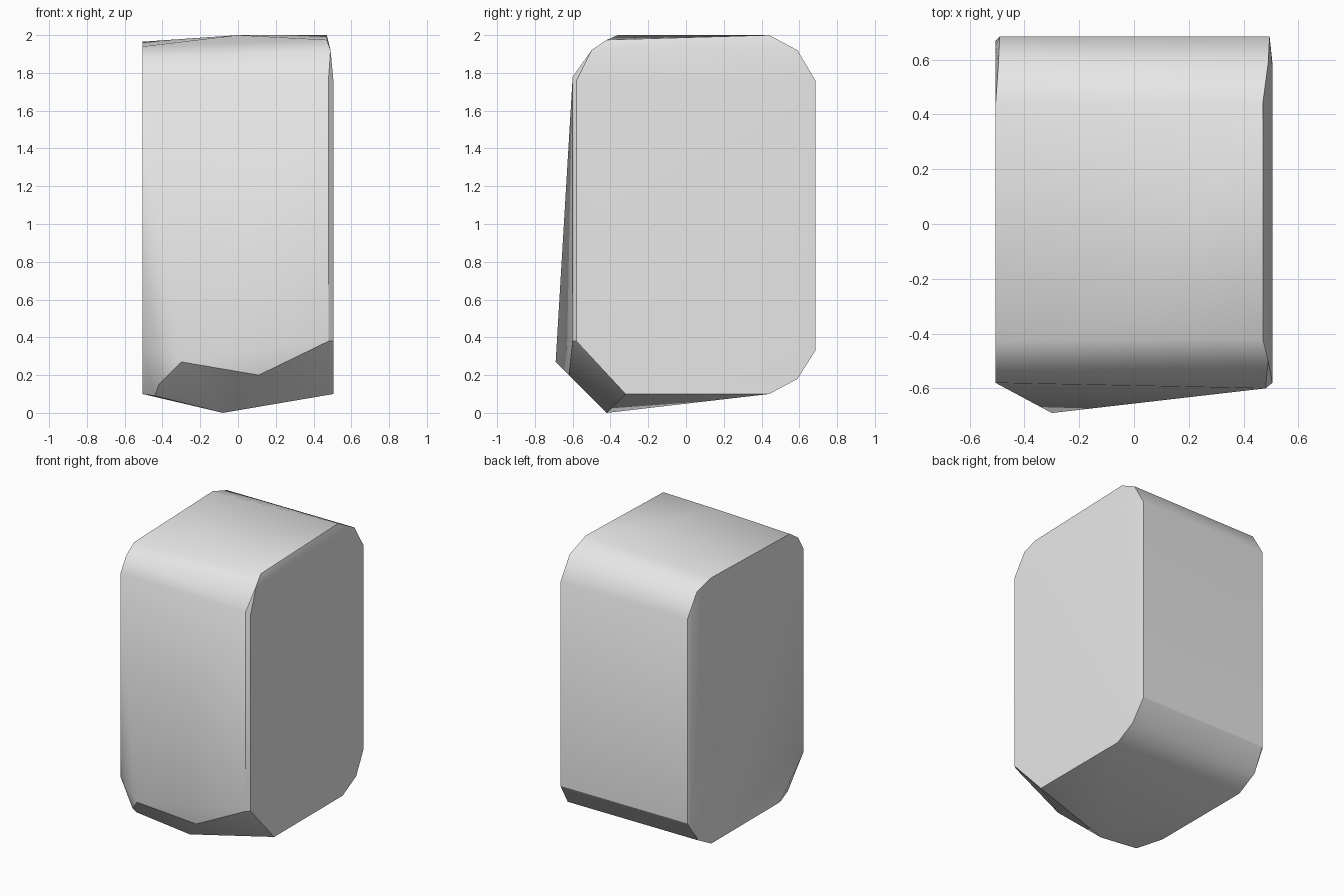
import bpy
import bmesh
import math

cube = bpy.data.objects.get("Cube")
if cube:
    bpy.data.objects.remove(cube, do_unlink=True)

# Single plain material
grey = bpy.data.materials.new("light grey")
grey.use_nodes = True
colour = (0.8, 0.8, 0.8, 1)
grey.diffuse_color = colour
grey.node_tree.nodes["Principled BSDF"].inputs["Base Color"].default_value = colour

# Corners of the flat side on +x, slightly drawn in at the rim
right_side = [
    (.505, -.58, .38), (.505, -.32, .1), (.505, .44, .1), (.505, .59, .18),
    (.495, .685, .33), (.495, .685, 1.76), (.505, .58, 1.76), (.49, .59, 1.92),
    (.47, .44, 2), (.47, -.42, 1.975), (.49, -.5, 1.92), (.505, -.58, 1.76),
    (.48, -.6, .38), (.48, -.6, 1.78),
]
# Corners of the flat side on -x
left_side = [
    (-.505, -.58, .35), (-.505, -.32, .1), (-.505, .44, .1), (-.505, .59, .18),
    (-.505, .67, .33), (-.49, .685, .33), (-.505, .65, 1.76), (-.49, .685, 1.76),
    (-.495, .585, 1.92), (-.505, .44, 1.965), (-.505, -.43, 1.94),
    (-.505, -.52, 1.88), (-.505, -.58, 1.78),
]
# Top ridge point and the chipped lower front
middle = [
    (0, -.36, 2), (-.3, -.69, .27), (.11, -.62, .2), (-.42, -.57, .15),
    (-.44, -.5, .09), (-.08, -.42, 0),
]

# Wrap the corners into one solid block
bm = bmesh.new()
for point in right_side + left_side + middle:
    bm.verts.new(point)
hull = bmesh.ops.convex_hull(bm, input=bm.verts)
loose = [v for v in bm.verts if not v.link_faces]
bmesh.ops.delete(bm, geom=loose, context='VERTS')
bmesh.ops.dissolve_limit(bm, angle_limit=math.radians(0.5),
                         verts=bm.verts, edges=bm.edges)
bmesh.ops.recalc_face_normals(bm, faces=bm.faces)

mesh = bpy.data.meshes.new("faceted_block")
bm.to_mesh(mesh)
bm.free()
mesh.materials.append(grey)
block = bpy.data.objects.new("faceted_block", mesh)
bpy.context.collection.objects.link(block)

# Soft shading on the rounded corners, crisp chipped edges
bpy.ops.object.select_all(action='DESELECT')
block.select_set(True)
bpy.context.view_layer.objects.active = block
bpy.ops.object.shade_smooth_by_angle(angle=math.radians(32))
